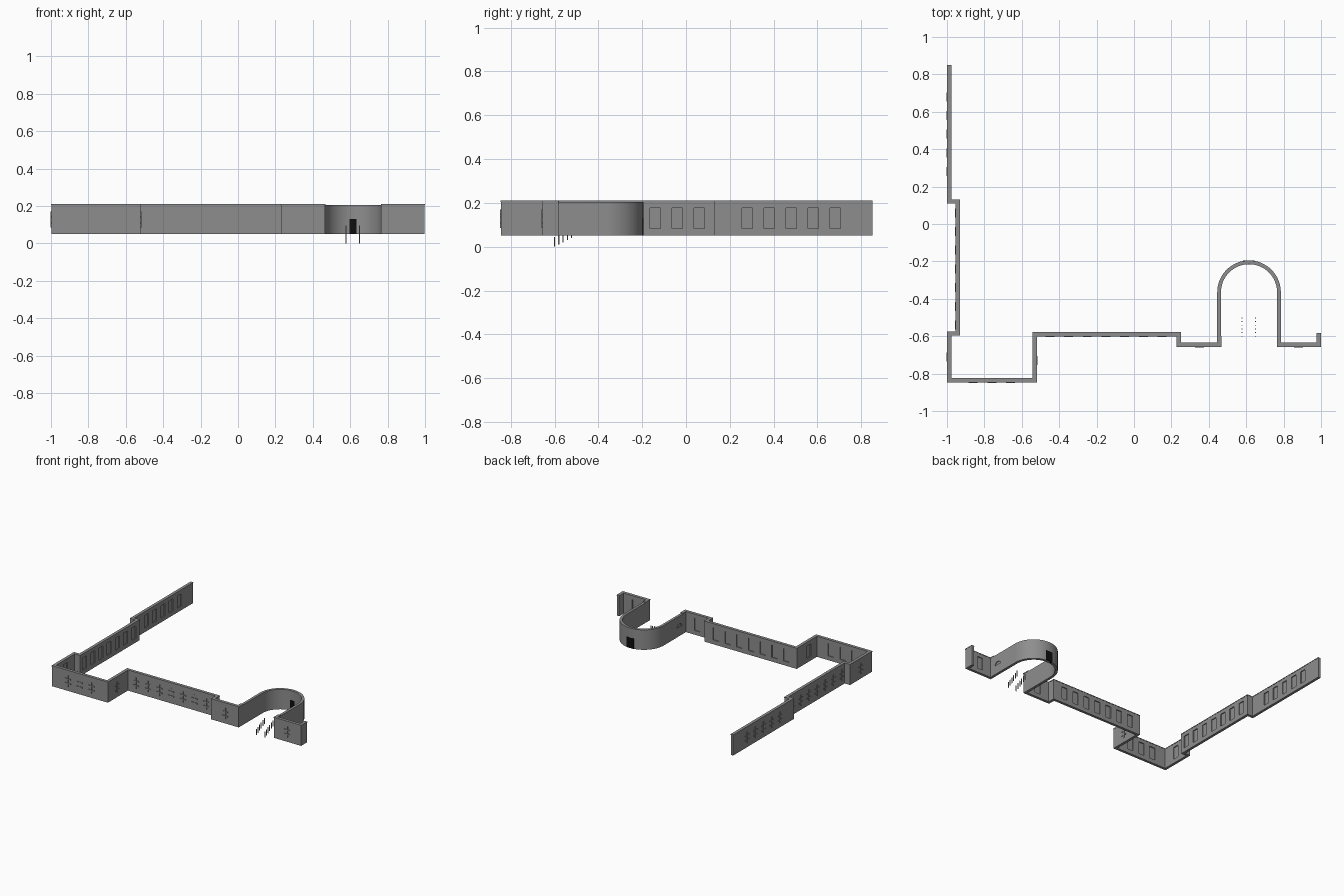
import bpy, bmesh, math
from mathutils import Vector

if "Cube" in bpy.data.objects:
    bpy.data.objects.remove(bpy.data.objects["Cube"])

Z0, Z1 = 0.05, 0.204


def material(name, v):
    m = bpy.data.materials.new(name)
    m.diffuse_color = (v, v, v, 1)
    m.use_nodes = True
    m.node_tree.nodes["Principled BSDF"].inputs["Base Color"].default_value = m.diffuse_color
    return m


GREY, DARK = material("stone_grey", .27), material("dark", .004)


def offset_path(pts, d):
    # mitred parallel copy of an open path
    out = []
    n = len(pts)
    for i in range(n):
        dirs = []
        if i > 0:
            dirs.append((pts[i] - pts[i - 1]).normalized())
        if i < n - 1:
            dirs.append((pts[i + 1] - pts[i]).normalized())
        normals = [Vector((-v.y, v.x)) for v in dirs]
        m = sum(normals, Vector((0, 0))).normalized()
        out.append(pts[i] + m * (d / m.dot(normals[0])))
    return out


def strip_wall(name, path, half, z0, z1):
    pts = [Vector(p) for p in path]
    a, b = offset_path(pts, half), offset_path(pts, -half)
    bm = bmesh.new()
    rings = [[bm.verts.new((*p, z)) for p, z in
              ((l, z0), (r, z0), (r, z1), (l, z1))] for l, r in zip(a, b)]
    for q, s in zip(rings, rings[1:]):
        for i in range(4):
            j = (i + 1) % 4
            bm.faces.new((q[i], q[j], s[j], s[i]))
    bm.faces.new(rings[0])
    bm.faces.new(rings[-1])
    return finish(name, bm)


def finish(name, bm, mat=GREY):
    bmesh.ops.recalc_face_normals(bm, faces=bm.faces)
    me = bpy.data.meshes.new(name)
    bm.to_mesh(me)
    bm.free()
    me.materials.append(mat)
    ob = bpy.data.objects.new(name, me)
    bpy.context.collection.objects.link(ob)
    return ob


def add_box(bm, c, s):
    vs = bmesh.ops.create_cube(bm, size=1)["verts"]
    bmesh.ops.scale(bm, vec=s, verts=vs)
    bmesh.ops.translate(bm, vec=c, verts=vs)


def carve(ob, cutter):
    mod = ob.modifiers.new("recess", 'BOOLEAN')
    mod.operation, mod.solver, mod.object = 'DIFFERENCE', 'EXACT', cutter
    cutter.hide_render = True
    cutter.hide_set(True)


# walls: left range, apse, right range
left = [(-.988, .85), (-.988, .12), (-.942, .12), (-.942, -.585), (-.988, -.585),
        (-.988, -.835), (-.53, -.835), (-.53, -.59), (.24, -.59),
        (.24, -.645), (.455, -.645), (.455, -.60)]
right = [(.775, -.60), (.775, -.645), (.988, -.645), (.988, -.582)]
arc = [(.615 - .16 * math.cos(t), -.365 + .16 * math.sin(t))
       for t in (math.pi * i / 32 for i in range(33))]
apse = [(.455, -.60)] + arc + [(.775, -.60)]
walls = {}
for name, path in (("left_range", left), ("right_range", right), ("apse", apse)):
    walls[name] = strip_wall(name + "_wall", path, .010, Z0, Z1)
    if name != "apse":
        strip_wall(name + "_coping", path, .0115, Z1, .21)
bpy.context.view_layer.objects.active = walls["apse"]
walls["apse"].select_set(True)
bpy.ops.object.shade_smooth_by_angle()

# windows: recess on the inner face, glazing bars on the outer face
recesses, bars = bmesh.new(), bmesh.new()


def window(x, y, nx, ny, w=.048):
    def place(bm, off, z, width, thick, height):
        size = (width if ny else thick, thick if ny else width, height)
        add_box(bm, (x + nx * off, y + ny * off, z), size)
    place(recesses, -.0100, .13, w, .014, .095)
    for z in (.108, .142):
        place(bars, .0105, z, w, .008, .008)
    place(bars, .0105, .127, .008, .0076, .085)


for i in range(5):
    window(-.988, .28 + .1 * i, -1, 0)
for i in range(7):
    window(-.942, -.54 + .1 * i, -1, 0)
    window(-.45 + .1 * i, -.59, 0, -1)
for x in (-.86, -.76, -.66):
    window(x, -.835, 0, -1)
for x in (.35, .88):
    window(x, -.645, 0, -1)
window(-.988, -.71, -1, 0)
window(-.53, -.73, 1, 0)
cutter = finish("window_recess_cutter", recesses)
carve(walls["left_range"], cutter)
carve(walls["right_range"], cutter)
finish("window_bars", bars)

# half-round recesses on the outer flanks of the apse
bm = bmesh.new()
for x in (.445, .785):
    prof = [(-.555 + .03 * math.cos(math.pi * i / 12),
             .12 + .024 * math.sin(math.pi * i / 12)) for i in range(13)]
    a = [bm.verts.new((x - .006, y, z)) for y, z in prof]
    b = [bm.verts.new((x + .006, y, z)) for y, z in prof]
    bm.faces.new(a)
    bm.faces.new(b[::-1])
    for i in range(13):
        j = (i + 1) % 13
        bm.faces.new((a[i], b[i], b[j], a[j]))
carve(walls["apse"], finish("half_round_cutter", bm))

# dark door at the back of the apse
bm = bmesh.new()
add_box(bm, (.613, -.2055, .09), (.06, .022, .08))
finish("door", bm, DARK)

# two rows of stair balusters, rising towards the door
bm = bmesh.new()
for x in (.577, .65):
    for i in range(6):
        add_box(bm, (x, -.6 + .0195 * i, .0225 + .01 * i), (.005, .005, .045))
finish("stair_balusters", bm)
